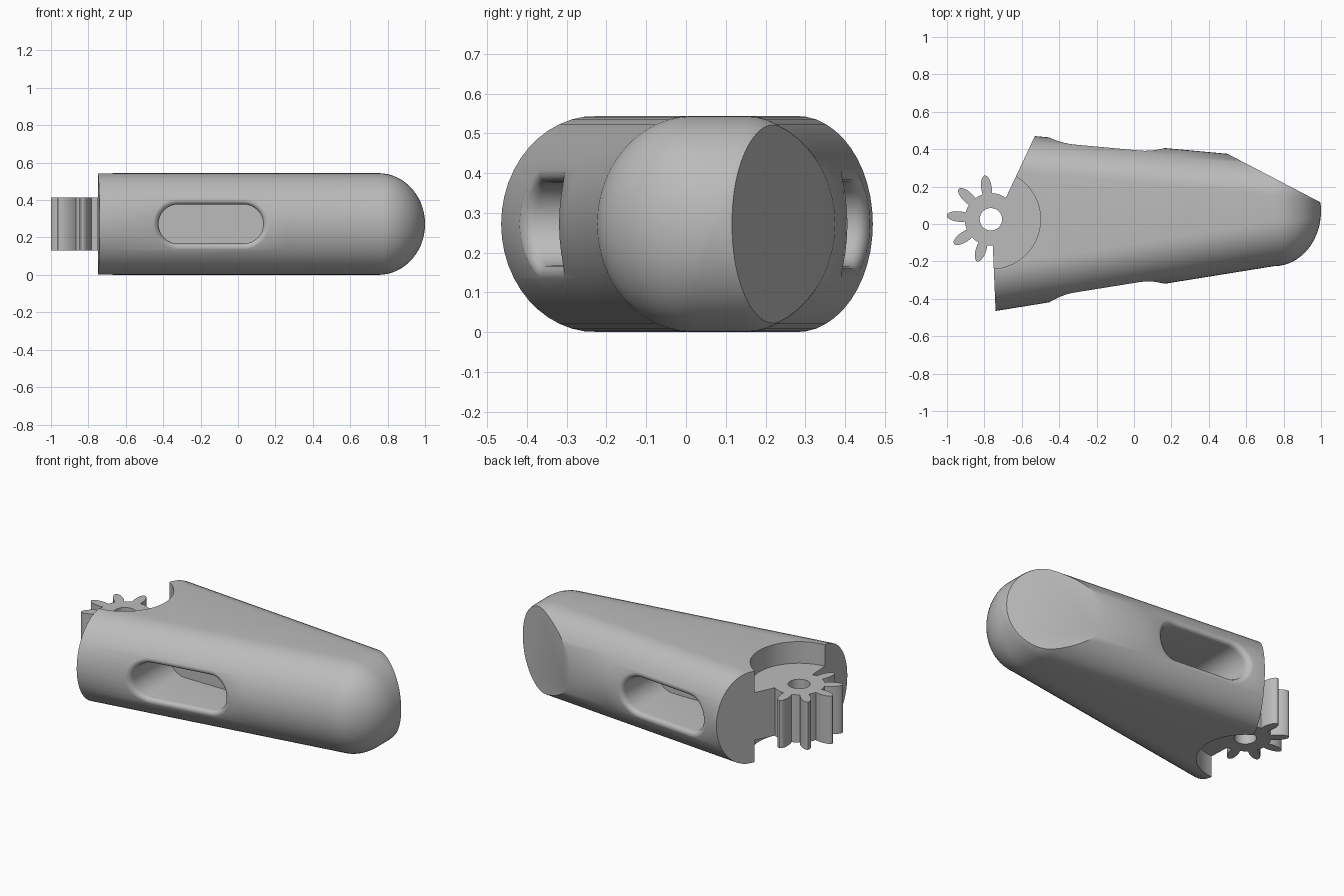
import bpy, bmesh, math
from mathutils import Vector, Matrix

old = bpy.data.objects.get("Cube")
if old:
    bpy.data.objects.remove(old, do_unlink=True)

grey = bpy.data.materials.new("light_grey")
grey.use_nodes = True
colour = (0.5, 0.5, 0.5, 1)
grey.diffuse_color = colour
grey.node_tree.nodes["Principled BSDF"].inputs["Base Color"].default_value = colour

MID = 0.272              # half height of the body
DOME = 0.75              # where the rounded tip starts
HUB = Vector((-0.765, 0.025, 0))
GEAR_LOW, GEAR_HIGH = 0.13, 0.415


def add_object(name, bm):
    bmesh.ops.recalc_face_normals(bm, faces=bm.faces)
    mesh = bpy.data.meshes.new(name)
    bm.to_mesh(mesh)
    bm.free()
    mesh.materials.append(grey)
    ob = bpy.data.objects.new(name, mesh)
    bpy.context.collection.objects.link(ob)
    return ob


def loft(bm, rings):
    """Skin a list of equal rings and cap both ends."""
    rows = [[bm.verts.new(p) for p in ring] for ring in rings]
    n = len(rows[0])
    for a, b in zip(rows, rows[1:]):
        for i in range(n):
            j = (i + 1) % n
            bm.faces.new((a[i], a[j], b[j], b[i]))
    bm.faces.new(rows[0])
    bm.faces.new(rows[-1])


def rod(name, start, end, rx, ry=None, spin=0, segments=48):
    """Round or oval rod between two points."""
    start, end = Vector(start), Vector(end)
    axis = end - start
    bm = bmesh.new()
    bmesh.ops.create_cone(bm, cap_ends=True, segments=segments, radius1=1, radius2=1, depth=1)
    turn = axis.to_track_quat("Z", "Y").to_matrix().to_4x4()
    if abs(axis.x) + abs(axis.y) < 1e-6:
        turn = Matrix.Identity(4)
    shape = Matrix.Diagonal((rx, ry or rx, axis.length, 1))
    bm.transform(Matrix.Translation((start + end) / 2) @ turn
                 @ Matrix.Rotation(spin, 4, "Z") @ shape)
    return add_object(name, bm)


def combine(target, tool, operation):
    mod = target.modifiers.new(operation.lower(), "BOOLEAN")
    mod.operation = operation
    mod.solver = "EXACT"
    mod.object = tool
    bpy.context.view_layer.objects.active = target
    bpy.ops.object.modifier_apply(modifier=mod.name)
    bpy.data.objects.remove(tool, do_unlink=True)


def side(x, sign):
    """Outermost y of the front (-1) or back (+1) side."""
    if sign < 0:
        return -0.465 + (x + 0.74) * 0.161
    return 0.47 - (x + 0.53) * 0.092


def rounding(sign):
    return 0.24 if sign < 0 else 0.2


def surface(x, z, sign):
    bulge = math.sqrt(max(0, 1 - ((z - MID) / MID) ** 2))
    return side(x, sign) - sign * rounding(sign) * (1 - bulge)


def section(x, scale=1):
    ring = []
    steps = 24
    base = min(x, DOME)
    for sign in (-1, 1):
        r = rounding(sign)
        for i in range(steps + 1):
            a = math.pi * i / steps
            y = side(base, sign) - sign * r + sign * r * math.sin(a)
            z = sign * MID * math.cos(a)
            ring.append((x, 0.07 + (y - 0.07) * scale, MID + z * scale))
    return ring


# Body: tapered rounded bar with a domed tip
bm = bmesh.new()
rings = [section(x) for x in (-0.85, -0.3, 0.25, DOME)]
for i in range(1, 16):
    a = math.radians(89) * i / 15
    rings.append(section(DOME + 0.25 * math.sin(a), math.cos(a)))
loft(bm, rings)

# Flat nail and the two slanted faces of the knuckle end
cuts = [((0.5, 0.375), (0.522, 1)),
        ((-0.74, -0.465), (-1, -0.043)),
        ((-0.53, 0.47), (-1, 0.47))]
for (px, py), (nx, ny) in cuts:
    bmesh.ops.bisect_plane(bm, geom=bm.verts[:] + bm.edges[:] + bm.faces[:],
                           plane_co=(px, py, 0), plane_no=(nx, ny, 0), clear_outer=True)
    bmesh.ops.holes_fill(bm, edges=[e for e in bm.edges if e.is_boundary])
body = add_object("finger_tip_body", bm)


# Side pockets with rounded rims
def pocket(sign, floor):
    fillet, steps = 0.035, 16
    profile = [(0.06, -0.15), (0.06, -0.01)]
    for degrees in (72, 54, 36, 18, 0):
        a = math.radians(degrees)
        profile.append((fillet * (1 - math.cos(a)), fillet * (1 - math.sin(a))))
    profile.append((0, None))
    rings = []
    for grow, depth in profile:
        ring = []
        for end in (1, -1):
            for i in range(steps + 1):
                a = math.pi * (i / steps - 0.5)
                r = 0.105 + grow
                x = -0.145 + end * (0.175 + r * math.cos(a))
                z = MID + end * r * math.sin(a)
                y = floor if depth is None else surface(x, z, sign) - sign * depth
                ring.append((x, y, z))
        rings.append(ring)
    bm = bmesh.new()
    loft(bm, rings)
    return add_object("pocket_cutter", bm)


combine(body, pocket(-1, -0.04), "DIFFERENCE")
combine(body, pocket(1, 0.08), "DIFFERENCE")

# Three holes through the web between the pockets
for x in (-0.285, -0.157, -0.03):
    combine(body, rod("web_hole", (x, -0.2, MID), (x, 0.22, MID), 0.042), "DIFFERENCE")

# Cord channels from the knuckle end into the pockets
for y in (-0.17, 0.36):
    combine(body, rod("cord_channel", (-0.9, y, MID), (-0.36, y, MID), 0.03, segments=24),
            "DIFFERENCE")

# Round clearances above and below the gear
for low, high in ((GEAR_HIGH, 0.7), (-0.2, GEAR_LOW)):
    tool = rod("clearance", HUB + Vector((0, 0, low)), HUB + Vector((0, 0, high)), 0.265, segments=80)
    combine(body, tool, "DIFFERENCE")

# Gear hub, petal-shaped teeth and axle hole
low, high = Vector((0, 0, GEAR_LOW)), Vector((0, 0, GEAR_HIGH))
combine(body, rod("hub", HUB + low, HUB + high, 0.14), "UNION")
for i in range(5):
    a = math.radians(98 + 38.5 * i)
    middle = HUB + Vector((math.cos(a), math.sin(a), 0)) * 0.17
    combine(body, rod("tooth", middle + low, middle + high, 0.067, 0.028, a, 28), "UNION")
combine(body, rod("axle_hole", HUB - high, HUB + high * 2, 0.06), "DIFFERENCE")

# Smooth shading with crisp edges
bpy.ops.object.select_all(action="DESELECT")
body.select_set(True)
bpy.context.view_layer.objects.active = body
bpy.ops.object.shade_smooth_by_angle(angle=math.radians(30))
